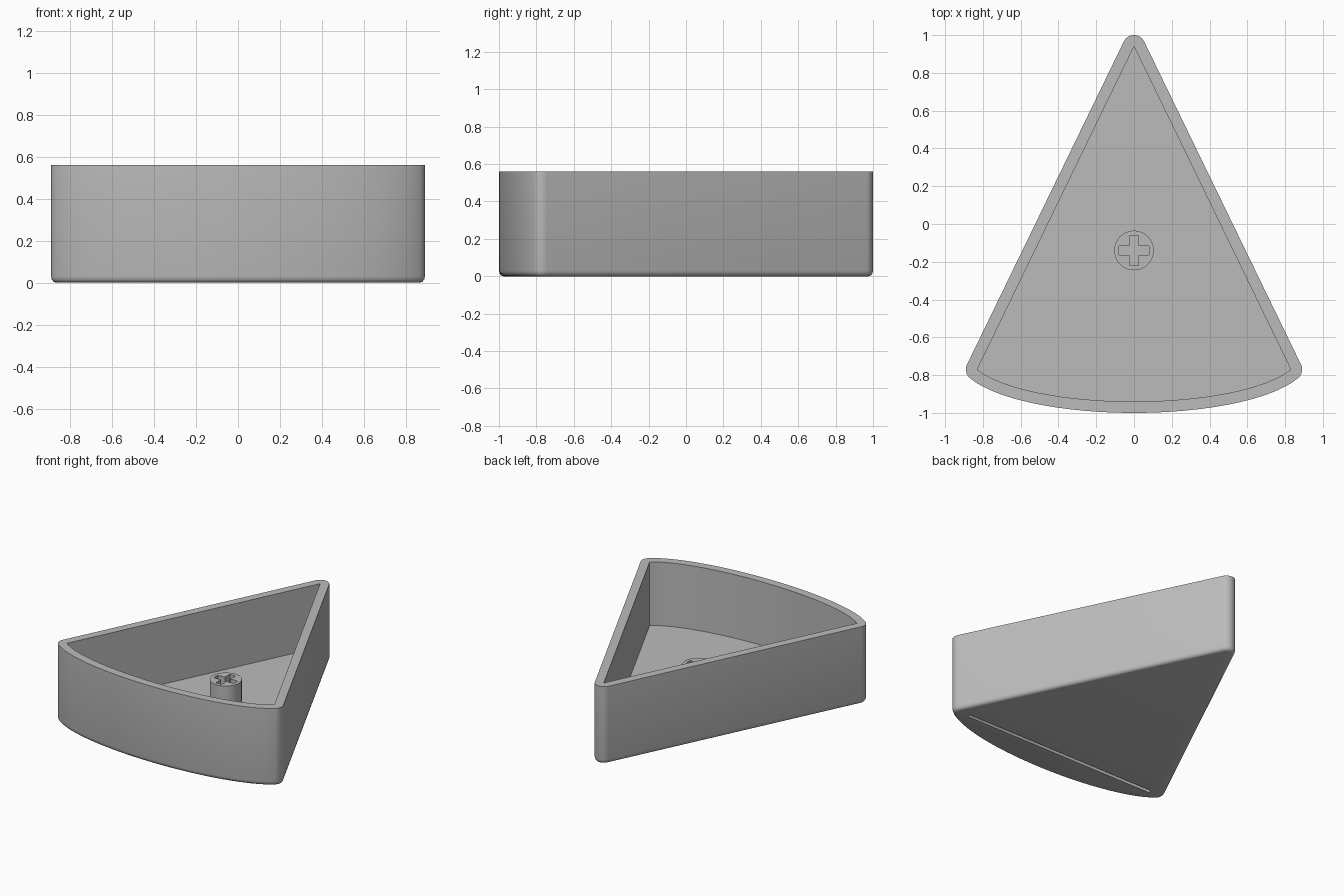
import bpy, bmesh, math
from math import sin, cos, pi, atan2

if "Cube" in bpy.data.objects:
    bpy.data.objects.remove(bpy.data.objects["Cube"])

HEIGHT, FLOOR, WALL = 0.56, 0.10, 0.06
CORNER_X, CORNER_Y, TIP_Y = 0.83, -0.77, 0.94

grey = bpy.data.materials.new("plain grey")
grey.use_nodes = True
grey.diffuse_color = (0.5, 0.5, 0.5, 1)
grey.node_tree.nodes["Principled BSDF"].inputs["Base Color"].default_value = (0.5, 0.5, 0.5, 1)


def loft(name, rings):
    """Solid skinned through equal-length rings of (x, y, z), capped at both ends."""
    bm = bmesh.new()
    rows = [[bm.verts.new(p) for p in ring] for ring in rings]
    n = len(rows[0])
    for low, high in zip(rows, rows[1:]):
        for i in range(n):
            j = (i + 1) % n
            bm.faces.new((low[i], low[j], high[j], high[i]))
    bm.faces.new(rows[0][::-1])
    bm.faces.new(rows[-1])
    bmesh.ops.remove_doubles(bm, verts=bm.verts, dist=1e-5)
    bmesh.ops.recalc_face_normals(bm, faces=bm.faces)
    mesh = bpy.data.meshes.new(name)
    bm.to_mesh(mesh)
    bm.free()
    mesh.materials.append(grey)
    obj = bpy.data.objects.new(name, mesh)
    bpy.context.collection.objects.link(obj)
    return obj


def prism(name, outline, z0, z1):
    return loft(name, [[(x, y, z) for x, y in outline] for z in (z0, z1)])


def activate(obj):
    bpy.ops.object.select_all(action='DESELECT')
    obj.select_set(True)
    bpy.context.view_layer.objects.active = obj


def cut(obj, cutter):
    cutter.hide_render = True
    mod = obj.modifiers.new("cut", 'BOOLEAN')
    mod.operation, mod.solver, mod.object = 'DIFFERENCE', 'EXACT', cutter
    activate(obj)
    bpy.ops.object.modifier_apply(modifier=mod.name)
    bpy.data.objects.remove(cutter)


# Wedge outline: inner points paired with outward angles, so it can be offset
def fan(x, y, a0, a1, steps):
    return [(x, y, a0 + (a1 - a0) * i / steps) for i in range(steps + 1)]


A = 0.88
end = math.asin(CORNER_X / A)
B = 0.17 / (1 - cos(end))
side = atan2(CORNER_X, TIP_Y - CORNER_Y)
front_end = atan2(-cos(end) / B, sin(end) / A)
outline = fan(CORNER_X, CORNER_Y, front_end, side, 8)
outline += fan(0, TIP_Y, side, pi - side, 12)
outline += fan(-CORNER_X, CORNER_Y, pi - side, pi - front_end, 8)
for i in range(1, 32):
    t = end * (i / 16 - 1)
    outline.append((A * sin(t), CORNER_Y + B * (cos(end) - cos(t)),
                    atan2(-cos(t) / B, sin(t) / A)))


def ring(offset, z):
    return [(x + offset * cos(a), y + offset * sin(a), z) for x, y, a in outline]


# Tray: rounded bottom edge, outer wall, rim, inner wall, floor
edge = [ring(WALL - 0.025 * (1 - sin(t)), 0.03 * (1 - cos(t)))
        for t in (0, pi / 6, pi / 3, pi / 2)]
tray = loft("wedge_tray", edge + [ring(WALL, HEIGHT), ring(0, HEIGHT), ring(0, FLOOR)])

# Straight round-ended groove across the underside
r, half = 0.013, 0.765
slot = [(half * s + r * cos(a), -0.765 + r * sin(a))
        for s, a0 in ((1, -pi / 2), (-1, pi / 2))
        for a in (a0 + pi * i / 6 for i in range(7))]
cut(tray, prism("groove_cutter", slot, -0.05, 0.03))

# Round post with a cross-shaped socket
STEM_Y = -0.14
circle = [(0.105 * cos(2 * pi * i / 40), STEM_Y + 0.105 * sin(2 * pi * i / 40)) for i in range(40)]
post = prism("socket_post", circle, FLOOR - 0.01, 0.28)
w, l = 0.023, 0.08
cross = []
for k in range(4):
    c, s = round(cos(k * pi / 2)), round(sin(k * pi / 2))
    cross += [(x * c - y * s, STEM_Y + x * s + y * c) for x, y in ((l, -w), (l, w), (w, w))]
cut(post, prism("cross_cutter", cross, 0, 0.4))

for obj in (tray, post):
    activate(obj)
    bpy.ops.object.shade_smooth_by_angle(angle=math.radians(35))
